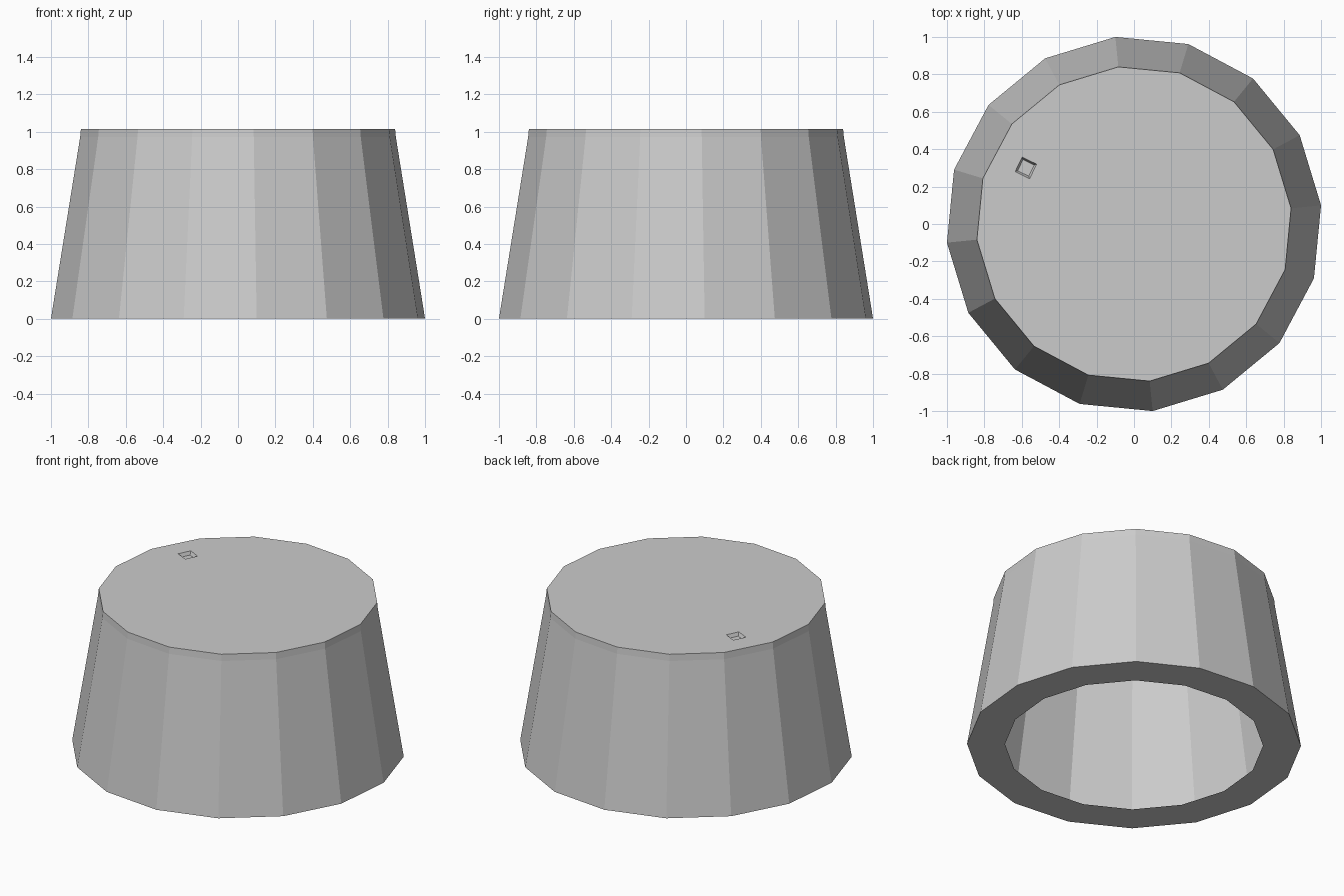
import bpy, bmesh
from math import cos, sin, radians, tau

if "Cube" in bpy.data.objects:
    bpy.data.objects.remove(bpy.data.objects["Cube"])

bm = bmesh.new()


def stacked_rings(rings, sides, turn, centre=(0, 0)):
    """Bands of quads through (radius, z) rings; returns the vertex loops."""
    loops = []
    for r, z in rings:
        loops.append([bm.verts.new((centre[0] + r * cos(turn + tau * i / sides),
                                    centre[1] + r * sin(turn + tau * i / sides), z))
                      for i in range(sides)])
    for a, b in zip(loops, loops[1:]):
        for i in range(sides):
            j = (i + 1) % sides
            bm.faces.new((a[i], b[i], b[j], a[j]))
    return loops


def ring_edges(loop):
    return [bm.edges.get((v, loop[i - 1])) for i, v in enumerate(loop)]


# thin tapered shell: rim band, outer wall, flat lip around the bottom opening
shell = stacked_rings([(0.844, 1.015), (0.848, 0.972), (1.005, 0), (0.777, 0)],
                      16, radians(5.7))

# small square recess, tapering to its floor
recess = stacked_rings([(0.047, 0.993), (0.061, 1.015)], 4, radians(19), (-0.578, 0.30))
bm.faces.new(recess[0])

# flat top face with the square opening left in it
bmesh.ops.triangle_fill(bm, use_beauty=True,
                        edges=ring_edges(shell[0]) + ring_edges(recess[1]))
bmesh.ops.recalc_face_normals(bm, faces=bm.faces)

mesh = bpy.data.meshes.new("cup_shell")
bm.to_mesh(mesh)
bm.free()
bpy.context.collection.objects.link(bpy.data.objects.new("cup_shell", mesh))
